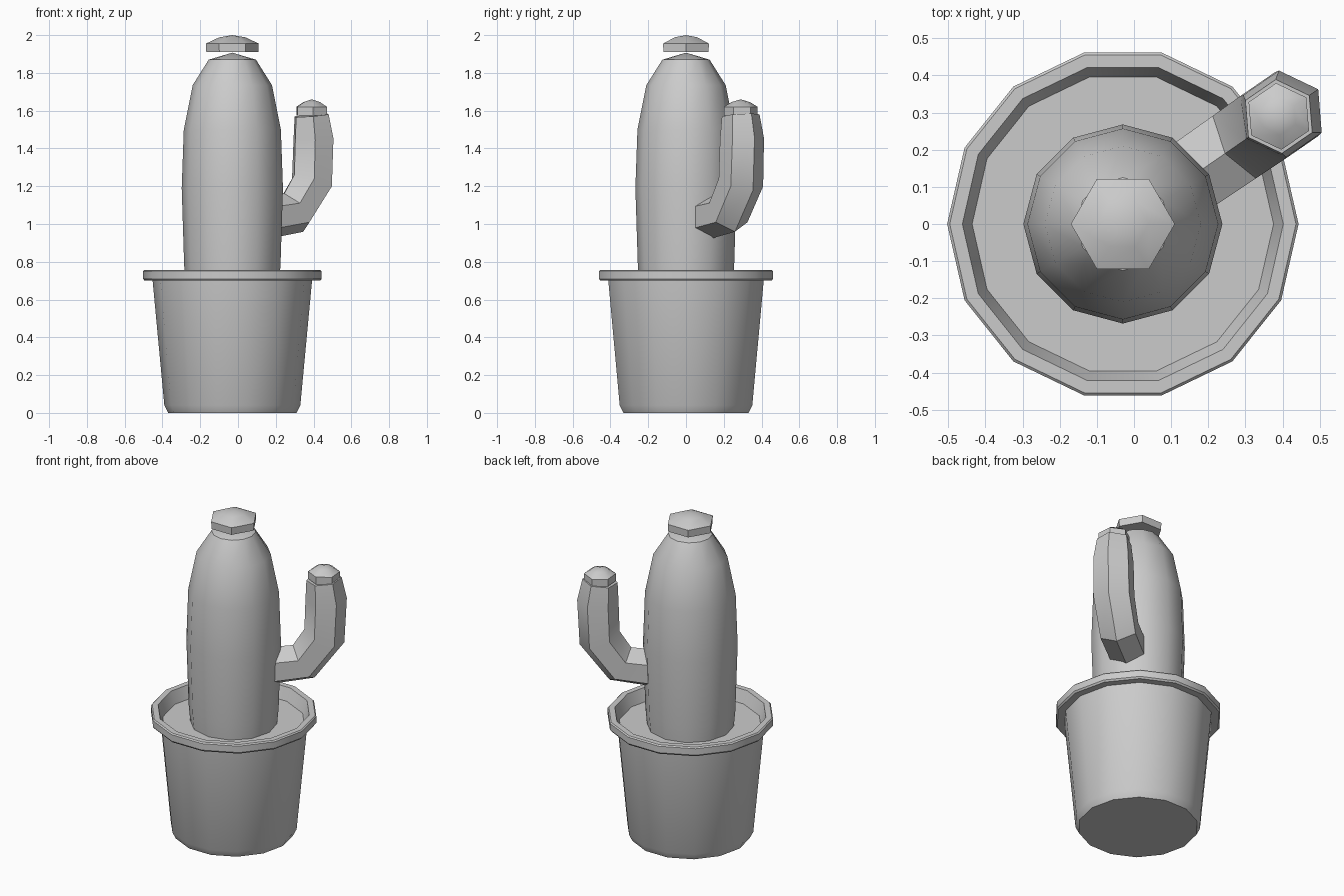
import bpy, bmesh, math
from mathutils import Vector

cube = bpy.data.objects.get("Cube")
if cube:
    bpy.data.objects.remove(cube, do_unlink=True)

GREY = (0.6, 0.6, 0.6, 1)
grey = bpy.data.materials.new("plain_grey")
grey.use_nodes = True
grey.diffuse_color = GREY
grey.node_tree.nodes["Principled BSDF"].inputs["Base Color"].default_value = GREY

AXIS = Vector((-0.03, 0, 0))      # centre line of pot and trunk
TURN = math.radians(34.6)         # heading of the side arm
OUT = Vector((math.cos(TURN), math.sin(TURN), 0))
SIDE = Vector((-OUT.y, OUT.x, 0))
UP = Vector((0, 0, 1))


def skin(name, rings):
    """Bridge rings of points; a ring of one point is a pole."""
    bm = bmesh.new()
    loops = [[bm.verts.new(p) for p in ring] for ring in rings]
    for a, b in zip(loops, loops[1:]):
        n = max(len(a), len(b))
        for i in range(n):
            j = (i + 1) % n
            if len(a) == 1:
                bm.faces.new((a[0], b[j], b[i]))
            elif len(b) == 1:
                bm.faces.new((a[i], a[j], b[0]))
            else:
                bm.faces.new((a[i], a[j], b[j], b[i]))
    for end in (loops[0], loops[-1]):
        if len(end) > 2:
            bm.faces.new(end)
    bmesh.ops.recalc_face_normals(bm, faces=bm.faces)
    mesh = bpy.data.meshes.new(name)
    bm.to_mesh(mesh)
    bm.free()
    mesh.materials.append(grey)
    obj = bpy.data.objects.new(name, mesh)
    bpy.context.collection.objects.link(obj)
    bpy.ops.object.select_all(action='DESELECT')
    obj.select_set(True)
    bpy.context.view_layer.objects.active = obj
    bpy.ops.object.shade_smooth_by_angle(angle=math.radians(35))


def lathe(name, profile, sides, centre=AXIS, turn=0.0):
    """Revolve (radius, height) pairs around a vertical line."""
    rings = []
    for r, z in profile:
        angles = [turn + math.tau * i / sides for i in range(sides)] if r else [0]
        rings.append([centre + Vector((r * math.cos(a), r * math.sin(a), z)) for a in angles])
    skin(name, rings)


# Pot wall and rim, open at the top, with the soil inside
lathe("pot", [(0, 0), (.34, 0), (.36, .04), (.422, .70), (.465, .70), (.473, .71),
              (.473, .75), (.466, .757), (.432, .757), (.405, .68)], 14)
lathe("soil", [(0, .67), (.406, .67), (.406, .682), (0, .682)], 14)

# Trunk with a low pointed top
lathe("trunk", [(0, .67), (.245, .67), (.255, .78), (.268, 1.19), (.257, 1.5),
                (.21, 1.735), (.125, 1.87), (0, 1.907)], 12)
lathe("trunk_flower", [(0, 1.91), (.138, 1.91), (.14, 1.955), (.07, 1.988), (0, 2)], 6)

# Side arm: six-sided tube; each station is (distance, height, tilt, radius)
arm = [(.18, 1.03, 10, .115), (.395, 1.06, 31, .118), (.512, 1.22, 70, .12),
       (.522, 1.45, 93, .117), (.51, 1.575, 96, .1)]
rings = []
for s, z, tilt, r in arm:
    t = math.radians(tilt)
    across = OUT * math.sin(t) - UP * math.cos(t)
    rings.append([AXIS + OUT * s + UP * z + across * (r * math.cos(a)) + SIDE * (r * math.sin(a))
                  for a in (math.tau * i / 6 for i in range(6))])
skin("side_arm", rings)
lathe("arm_flower", [(0, 1.575), (.09, 1.575), (.09, 1.62), (.05, 1.645), (0, 1.66)], 6,
      AXIS + OUT * .51, TURN)
